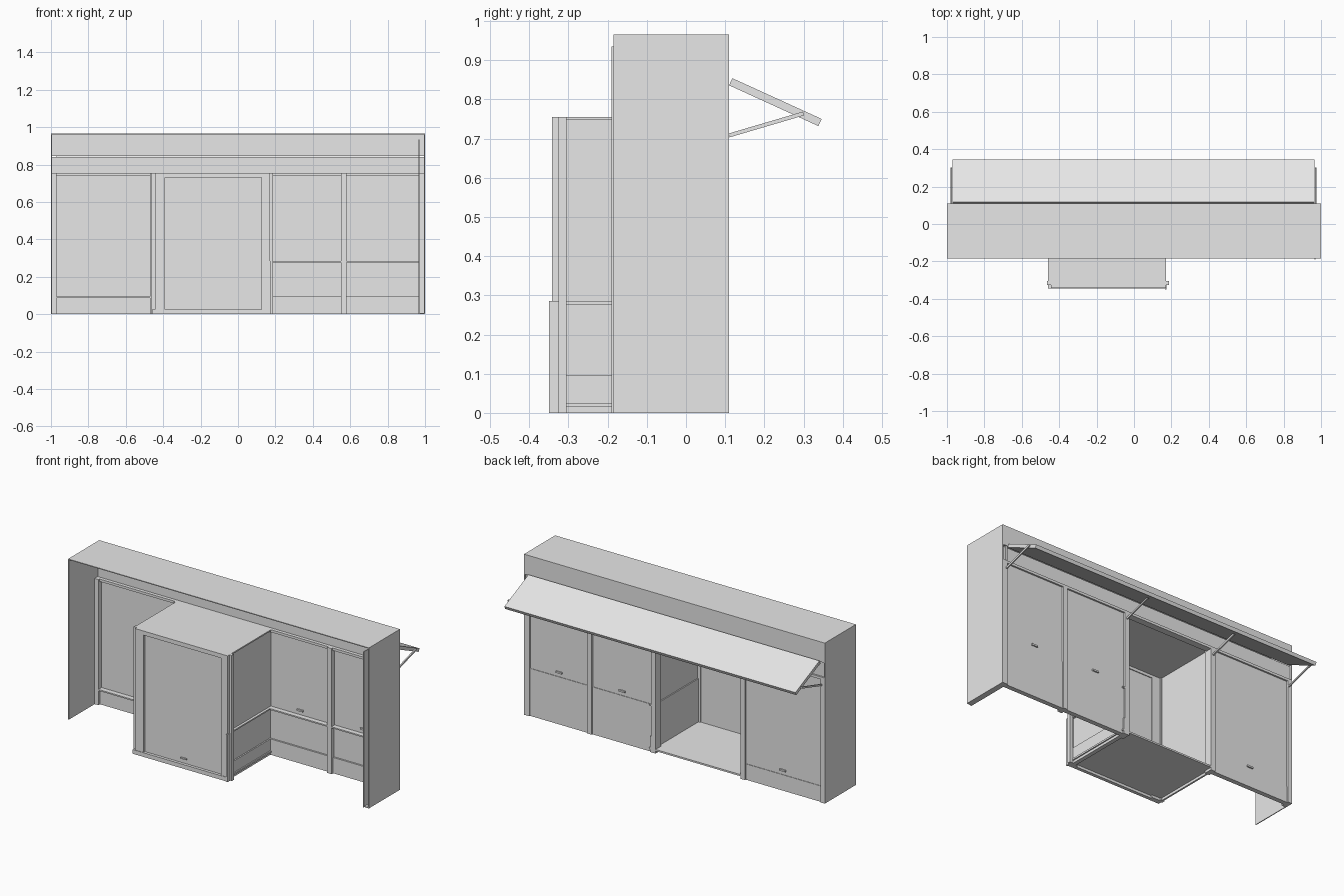
import bpy
import math
from mathutils import Matrix, Vector

default_cube = bpy.data.objects.get("Cube")
if default_cube:
    bpy.data.objects.remove(default_cube, do_unlink=True)

# One plain grey material for the whole stall
grey = bpy.data.materials.new("plain grey")
grey.use_nodes = True
grey.diffuse_color = (0.8, 0.8, 0.8, 1)
grey.node_tree.nodes["Principled BSDF"].inputs["Base Color"].default_value = (0.8, 0.8, 0.8, 1)


def box(name, x, y, z):
    """Add an axis-aligned box from (low, high) ranges."""
    corners = [(a, b, c) for a in x for b in y for c in z]
    faces = [(0, 1, 3, 2), (4, 6, 7, 5), (0, 4, 5, 1),
             (2, 3, 7, 6), (0, 2, 6, 4), (1, 5, 7, 3)]
    mesh = bpy.data.meshes.new(name)
    mesh.from_pydata(corners, [], faces)
    mesh.materials.append(grey)
    part = bpy.data.objects.new(name, mesh)
    bpy.context.collection.objects.link(part)
    return part


def slanted(name, x, start, end, thickness):
    """Add a board running between two (y, z) points."""
    span = Vector((0, end[0] - start[0], end[1] - start[1]))
    part = box(name, x, (0, span.length), (-thickness / 2, thickness / 2))
    tilt = math.atan2(span.z, span.y)
    part.matrix_world = Matrix.Translation((0, *start)) @ Matrix.Rotation(tilt, 4, "X")
    return part


FRONT, BACK = -0.185, 0.11
TOP, HEAD = 0.965, 0.755
LEDGE, KICK = 0.285, 0.095
SHEET = 0.005
ALCOVE_FRONT = -0.325
ALCOVE_R, ALCOVE_L = -0.46, 0.17
PANEL = (0.09, 0.1)

# Outer shell: roof, end sheets, rear fascia and header
box("roof", (-1, 1), (FRONT, BACK), (TOP - SHEET, TOP))
box("right_end_sheet", (-1, SHEET - 1), (FRONT, BACK), (0, TOP))
box("left_end_sheet", (1 - SHEET, 1), (FRONT, BACK), (0, TOP))
box("left_end_lining", (0.965, 0.97), (FRONT - SHEET, BACK), (0, 0.935))
box("left_end_sole", (0.97, 1), (FRONT, BACK), (0, SHEET))
box("rear_fascia", (-1, 1), (BACK - 0.01, BACK), (0.845, TOP))
box("rear_header", (-1, 1), PANEL, (HEAD, 0.84))
box("header_rail", (-0.97, 0.97), (0.07, BACK), (HEAD - 0.015, HEAD))

# Rear posts
posts = {"right_end": -0.985, "alcove_right": -0.455, "alcove_left": 0.14,
         "bay": 0.565, "left_end": 0.98}
for label, x in posts.items():
    box(label + "_post", (x - 0.015, x + 0.015), (0.06, BACK), (0, HEAD))

# Shutter bays with lower boards, inside ledges and handles
bays = [("right_bay", -0.97, ALCOVE_R, KICK),
        ("middle_bay", ALCOVE_L - 0.015, 0.55, LEDGE),
        ("left_bay", 0.58, 0.965, LEDGE)]
for label, x0, x1, split in bays:
    box(label + "_shutter", (x0, x1), PANEL, (split, HEAD))
    box(label + "_lower_board", (x0, x1), (0.085, 0.103), (0, split))
    box(label + "_ledge", (x0, x1), (0.06, 0.09), (split - 0.008, split))
    box(label + "_kick_board", (x0, x1), (0.075, 0.085), (0, KICK))
    mid = (x0 + x1) / 2
    for side, y in (("outer", (0.1, 0.108)), ("inner", (0.082, 0.09))):
        box(label + "_" + side + "_handle", (mid - 0.02, mid + 0.02), y,
            (split + 0.022, split + 0.032))

# Alcove open to the rear: floor, ceiling and side walls
depth = (ALCOVE_FRONT, BACK)
box("alcove_floor", (ALCOVE_R, ALCOVE_L), depth, (0.015, 0.025))
box("alcove_ceiling", (ALCOVE_R, ALCOVE_L), depth, (HEAD - 0.008, HEAD))
box("alcove_right_wall", (ALCOVE_R, ALCOVE_R + 0.01), depth, (0, HEAD))
box("alcove_left_wall", (0.145, 0.155), depth, (0, HEAD))
box("alcove_left_lower_board", (0.138, 0.145), depth, (0, LEDGE))
box("alcove_left_ledge", (0.155, ALCOVE_L), depth, (LEDGE - 0.008, LEDGE))
box("alcove_left_kick_board", (0.155, 0.163), depth, (0, KICK))

# Alcove front: recessed panel framed by stiles and rails
frame = (-0.342, ALCOVE_FRONT + 0.01)
box("front_panel", (-0.4, 0.135), (-0.328, -0.32), (0.025, 0.735))
box("front_right_stile", (ALCOVE_R + 0.015, -0.39), frame, (0, HEAD))
box("front_left_stile", (0.125, ALCOVE_L), frame, (0, HEAD))
box("front_top_rail", (-0.39, 0.125), frame, (0.73, HEAD))
box("front_base_strip", (ALCOVE_R, ALCOVE_L), (-0.345, ALCOVE_FRONT), (0, 0.025))
box("front_corner_board", (0.165, ALCOVE_L + SHEET), (-0.35, ALCOVE_FRONT), (0, LEDGE))
box("front_handle", (-0.15, -0.11), (-0.335, -0.328), (0.05, 0.058))
for label, x in (("right", ALCOVE_R), ("left", ALCOVE_L)):
    box(label + "_corner_post", (x - 0.006, x + 0.016),
        (ALCOVE_FRONT, ALCOVE_FRONT + 0.02), (0, HEAD))

# Propped rear awning and its braces
slanted("awning", (-0.97, 0.965), (BACK + 0.004, 0.845), (0.342, 0.741), 0.02)
for label, x in (("right_end", -0.977), ("alcove_right", -0.455),
                 ("alcove_left", 0.14), ("left_end", 0.973)):
    slanted(label + "_brace", (x - 0.004, x + 0.004), (BACK, 0.708), (0.3, 0.764), 0.01)
